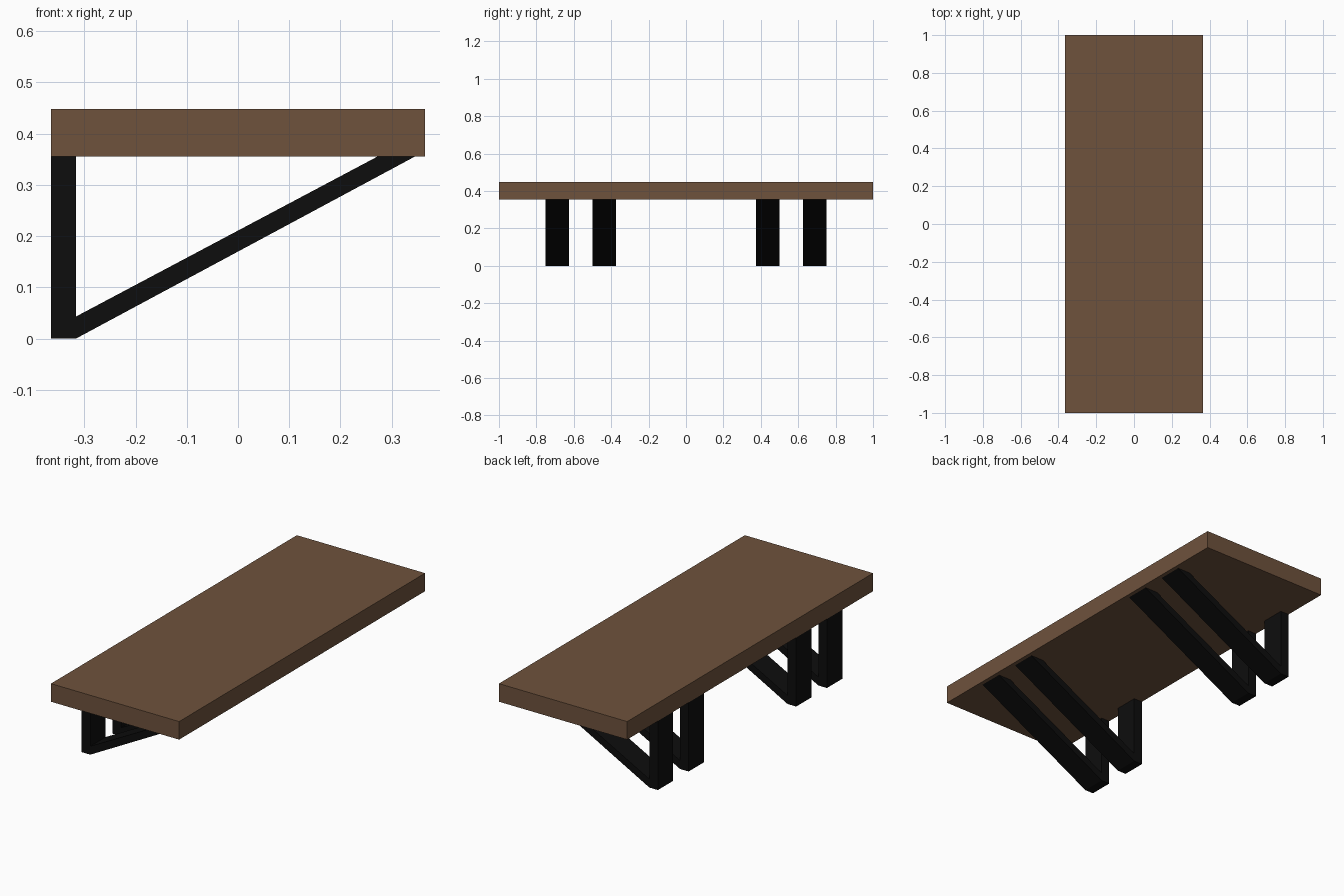
import bpy, bmesh

if "Cube" in bpy.data.objects:
    bpy.data.objects.remove(bpy.data.objects["Cube"])


def make_material(name, rgb):
    mat = bpy.data.materials.new(name)
    mat.diffuse_color = (*rgb, 1.0)
    mat.use_nodes = True
    mat.node_tree.nodes["Principled BSDF"].inputs["Base Color"].default_value = mat.diffuse_color
    return mat


wood = make_material("brown wood", (0.158, 0.085, 0.046))
metal = make_material("black metal", (0.004, 0.004, 0.004))


def extrude_profile(name, profile, y0, y1, mat):
    """Extrude a closed x/z outline along y."""
    bm = bmesh.new()
    face = bm.faces.new([bm.verts.new((x, y0, z)) for x, z in profile])
    new = bmesh.ops.extrude_face_region(bm, geom=[face])["geom"]
    moved = [v for v in new if isinstance(v, bmesh.types.BMVert)]
    bmesh.ops.translate(bm, verts=moved, vec=(0, y1 - y0, 0))
    bmesh.ops.recalc_face_normals(bm, faces=bm.faces)
    mesh = bpy.data.meshes.new(name)
    bm.to_mesh(mesh)
    bm.free()
    mesh.materials.append(mat)
    obj = bpy.data.objects.new(name, mesh)
    bpy.context.collection.objects.link(obj)
    return obj


HALF, POST, UNDER, TOP = 0.365, -0.316, 0.355, 0.448

# Thick shelf board
extrude_profile("shelf_board",
                [(-HALF, UNDER), (HALF, UNDER), (HALF, TOP), (-HALF, TOP)],
                -1.0, 1.0, wood)

# Bracket outline: wall post joined to a sloping brace
bracket = [(-HALF, 0), (POST, 0), (0.345, UNDER), (0.272, UNDER),
           (POST, 0.043), (POST, UNDER), (-HALF, UNDER)]

# Two pairs of brackets, mirrored about the middle
for side, label in ((-1, "front"), (1, "back")):
    for centre, place in ((0.4375, "inner"), (0.6875, "outer")):
        y = side * centre
        extrude_profile(f"{label}_{place}_bracket", bracket,
                        y - 0.0625, y + 0.0625, metal)
